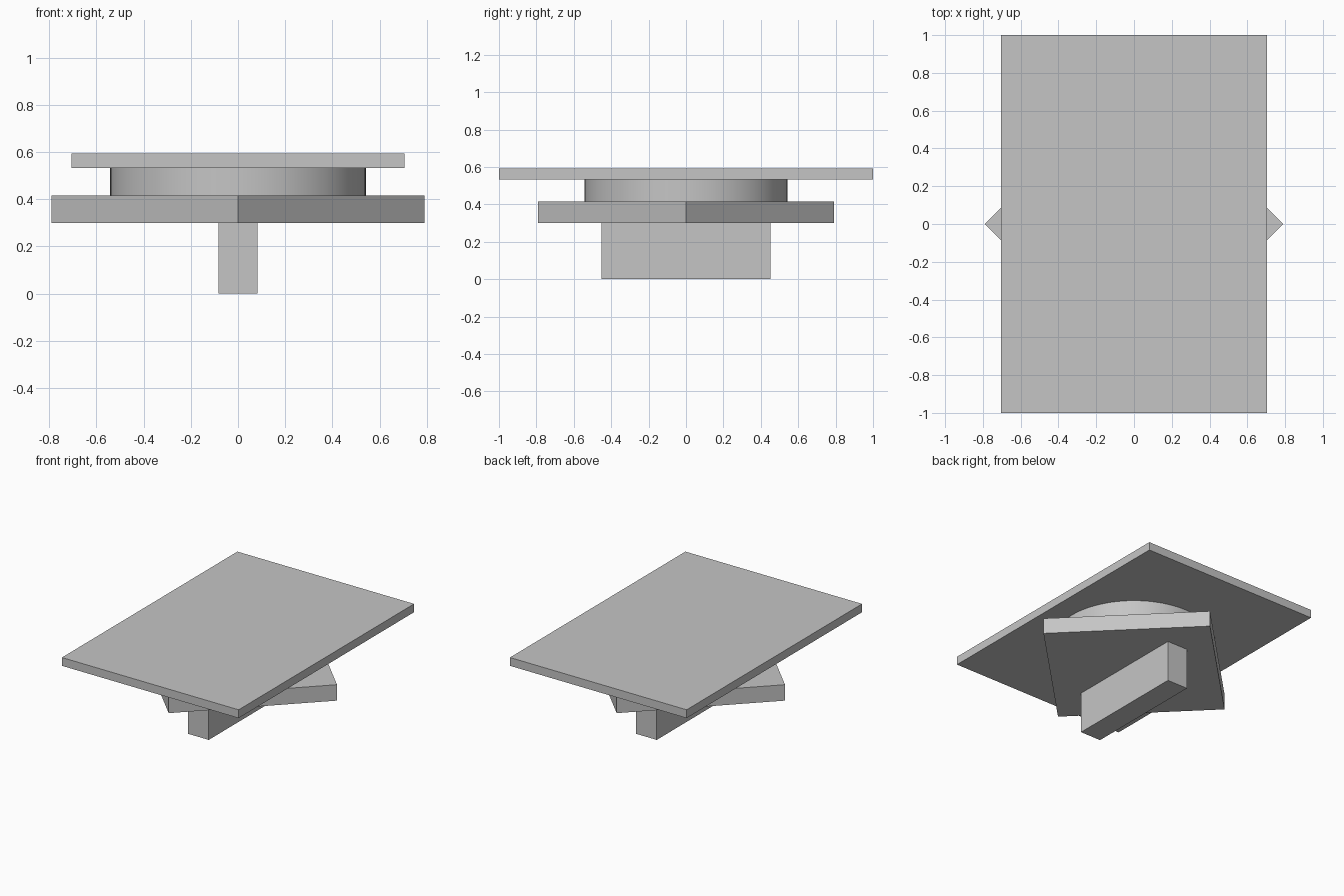
import bpy
import math

cube = bpy.data.objects.get("Cube")
if cube:
    bpy.data.objects.remove(cube, do_unlink=True)

# Single flat grey
GREY = (0.56, 0.56, 0.56, 1.0)
grey = bpy.data.materials.new("light_grey")
grey.use_nodes = True
grey.diffuse_color = GREY
grey.node_tree.nodes["Principled BSDF"].inputs["Base Color"].default_value = GREY

# Levels where the stacked parts meet
FLOOR, PLATE, DISC, TOP, ROOF = 0.0, 0.3, 0.415, 0.533, 0.593


def finish(name):
    obj = bpy.context.object
    obj.name = name
    obj.data.materials.append(grey)
    bpy.ops.object.transform_apply(location=False, rotation=True, scale=True)
    return obj


def slab(name, width, depth, low, high, turn=0.0):
    bpy.ops.mesh.primitive_cube_add(
        size=1, location=(0, 0, (low + high) / 2), rotation=(0, 0, turn))
    bpy.context.object.scale = (width, depth, high - low)
    return finish(name)


# Bar underneath
slab("lower_bar", 0.166, 0.904, FLOOR, PLATE)

# Square plate turned to a diamond
side = 0.79 * math.sqrt(2)
slab("turned_plate", side, side, PLATE, DISC, math.pi / 4)

# Round spacer, smooth around its side
bpy.ops.mesh.primitive_cylinder_add(
    vertices=96, radius=0.542, depth=TOP - DISC, location=(0, 0, (DISC + TOP) / 2))
finish("round_spacer")
bpy.ops.object.shade_smooth_by_angle(angle=math.radians(30))

# Rectangular top board
slab("top_board", 1.41, 2.0, TOP, ROOF)
